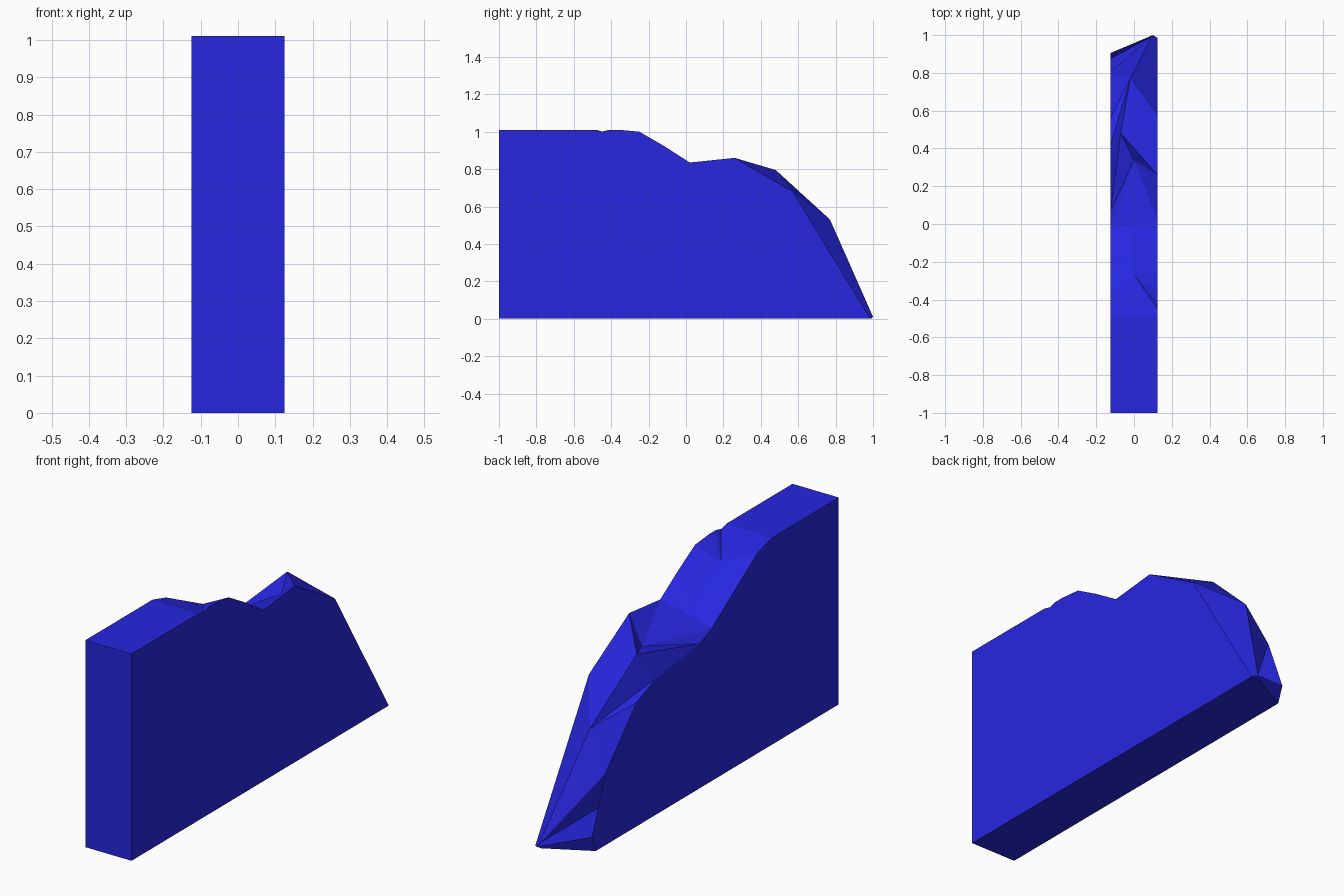
import bpy
import bmesh

cube = bpy.data.objects.get("Cube")
if cube:
    bpy.data.objects.remove(cube, do_unlink=True)

HALF = 0.125   # half thickness of the slab
TOP = 1.01

# Crest profiles of the two sides as (y, z), front to back
left_profile = [(-1, TOP), (-.48, TOP), (-.375, .98), (-.02, .745), (.07, .705),
                (.415, .665), (.56, .605), (.805, .345), (.905, .08)]
right_profile = [(-1, TOP), (-.49, TOP), (-.45, 1.0), (-.41, TOP), (-.36, TOP),
                 (-.25, 1.0), (-.12, .925), (.02, .835), (.26, .86), (.57, .68), (.985, 0)]
# Facet corners along the middle of the slope (x, y, z)
ridge_points = [(0, -.27, .942), (-.02, -.01, .784), (0, .337, .762),
                (-.07, .48, .795), (-.02, .77, .53), (.1, 1, .01)]

bm = bmesh.new()
low = [bm.verts.new((-HALF, y, z)) for y, z in left_profile]
high = [bm.verts.new((HALF, y, z)) for y, z in right_profile]
ridge = [bm.verts.new(p) for p in ridge_points]
low_foot, high_foot = (bm.verts.new((x, -1, 0)) for x in (-HALF, HALF))
low_heel = bm.verts.new((-HALF, .875, 0))
tip_foot = bm.verts.new((.09, .99, 0))


def strip(side, middle, steps):
    """Stitch triangles between two chains; S advances the side, M the middle."""
    i = j = 0
    for step in steps:
        if step == "S":
            bm.faces.new((side[i], side[i + 1], middle[j]))
            i += 1
        else:
            bm.faces.new((side[i], middle[j + 1], middle[j]))
            j += 1


# Faceted slope
strip(low[1:], ridge, "SMSMSMSMSSM")
strip(high[1:], ridge, "SSSSSMSMSMSMMS")
bm.faces.new((low[1], high[1], ridge[0]))

# Flat deck, front, sides, underside and back tip
bm.faces.new((low[0], high[0], high[1], low[1]))
bm.faces.new((low_foot, high_foot, high[0], low[0]))
bm.faces.new(low + [low_heel, low_foot])
bm.faces.new(high + [high_foot])
bm.faces.new((low_foot, low_heel, tip_foot, high[-1], high_foot))
bm.faces.new((low[-1], ridge[-1], tip_foot, low_heel))
bm.faces.new((ridge[-1], high[-1], tip_foot))
bmesh.ops.recalc_face_normals(bm, faces=bm.faces)

mesh = bpy.data.meshes.new("sloped_rock_slab")
bm.to_mesh(mesh)
bm.free()
slab = bpy.data.objects.new("sloped_rock_slab", mesh)
bpy.context.collection.objects.link(slab)

# Plain blue
blue = bpy.data.materials.new("blue")
blue.use_nodes = True
colour = (.02, .02, .75, 1)
blue.diffuse_color = colour
blue.node_tree.nodes["Principled BSDF"].inputs["Base Color"].default_value = colour
mesh.materials.append(blue)
